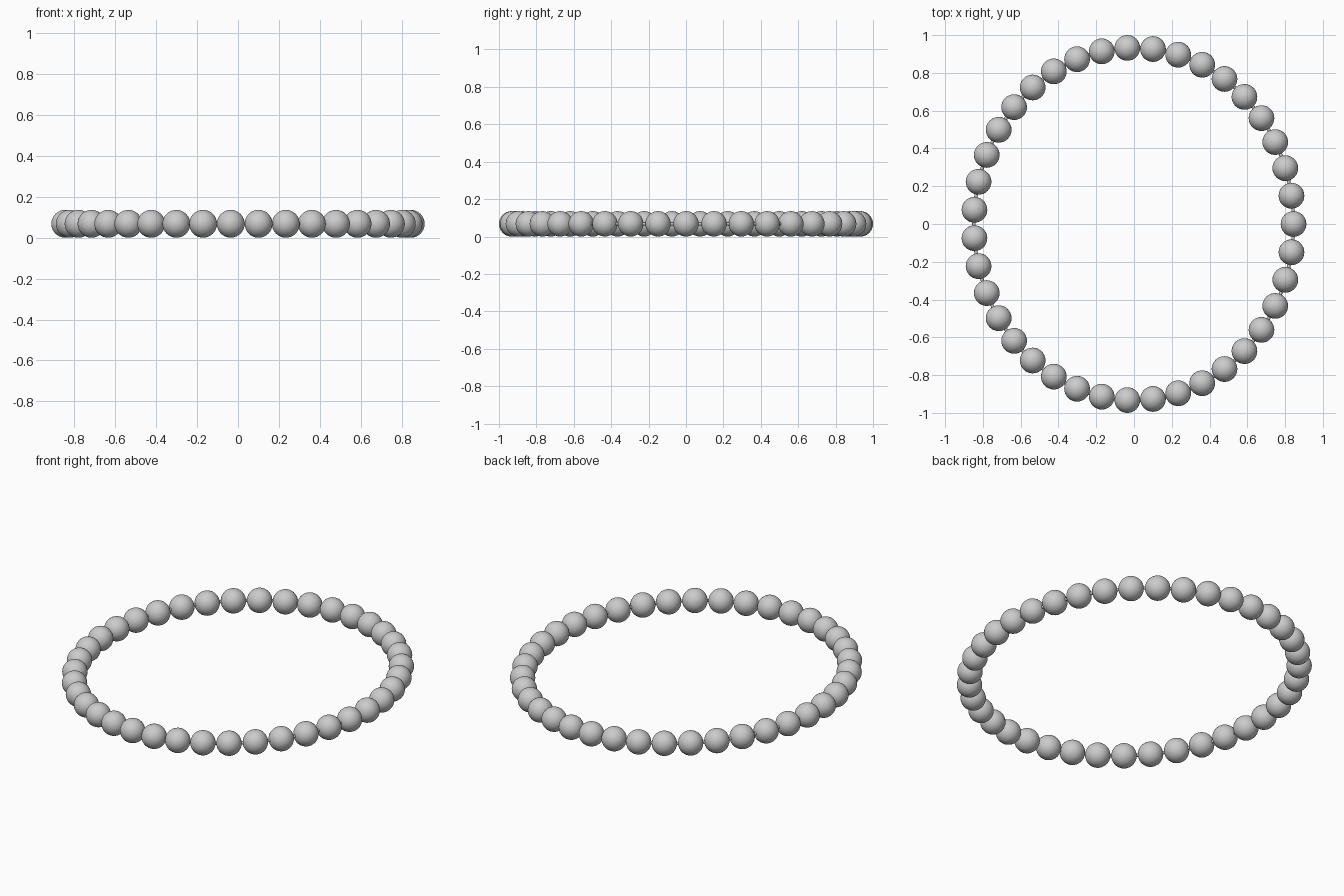
import bpy
from math import cos, sin, tau

if "Cube" in bpy.data.objects:
    bpy.data.objects.remove(bpy.data.objects["Cube"])

COUNT = 39            # beads on the loop
A, B = 0.846, 0.933   # half axes of the oval
R = 0.068             # bead radius
CORD_R = 0.009
SHIFT = -0.0014       # centres the odd bead count on x


def oval(t):
    return (A * cos(t) + SHIFT, B * sin(t), R)


# Beads: one shared smooth sphere mesh, spaced evenly in angle
bpy.ops.mesh.primitive_uv_sphere_add(segments=32, ring_count=16, radius=R, location=oval(0))
first = bpy.context.object
first.name = "bead"
bpy.ops.object.shade_smooth()
for i in range(1, COUNT):
    bead = bpy.data.objects.new("bead", first.data)
    bead.location = oval(tau * i / COUNT)
    bpy.context.collection.objects.link(bead)

# Cord: thin closed tube through all beads
curve = bpy.data.curves.new("cord", 'CURVE')
curve.dimensions = '3D'
curve.bevel_depth = CORD_R
curve.bevel_resolution = 2
n = COUNT * 4
spline = curve.splines.new('POLY')
spline.points.add(n - 1)
for i, p in enumerate(spline.points):
    p.co = (*oval(tau * i / n), 1)
spline.use_cyclic_u = True
cord = bpy.data.objects.new("cord", curve)
bpy.context.collection.objects.link(cord)
